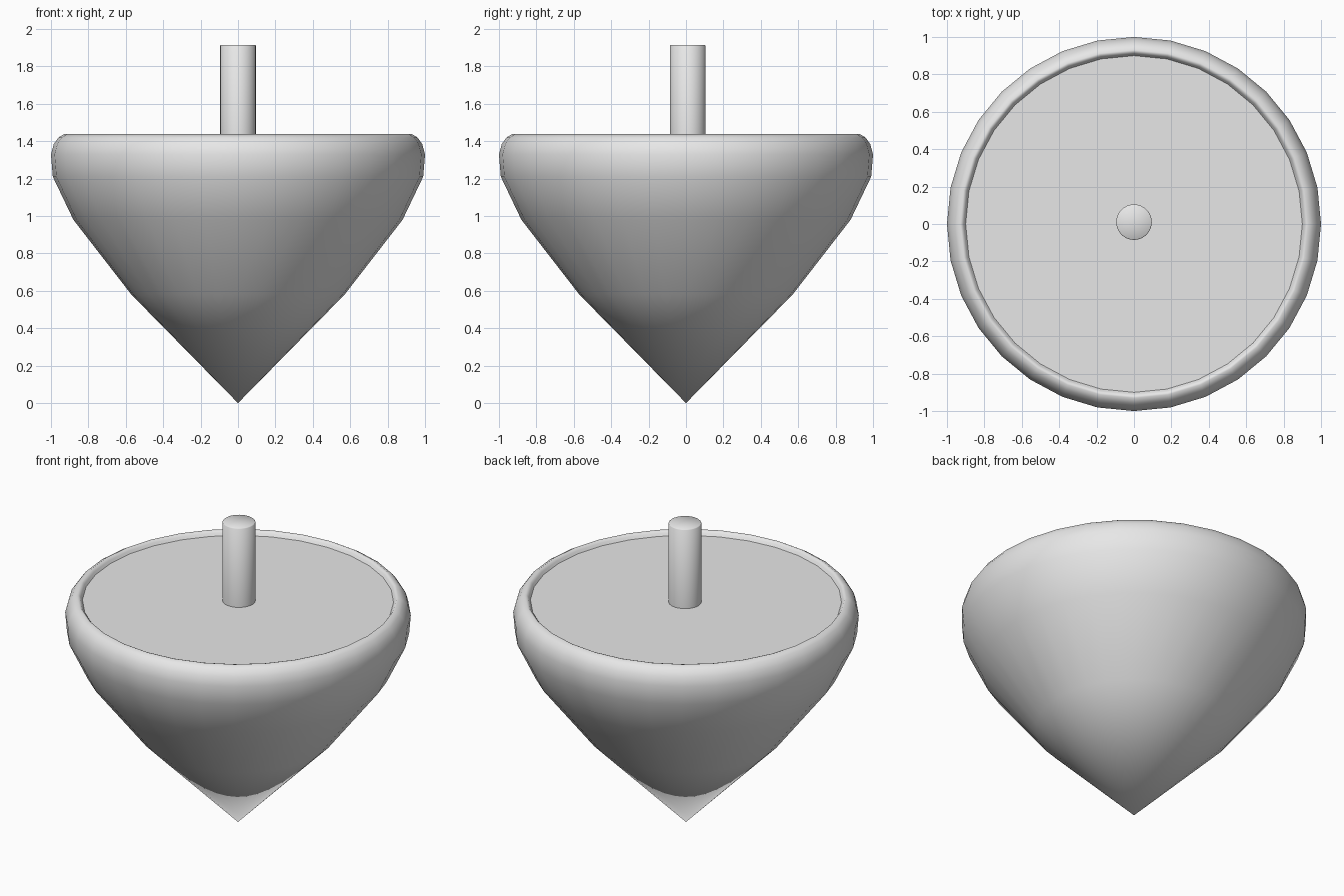
import bpy, bmesh, math

cube = bpy.data.objects.get("Cube")
if cube:
    bpy.data.objects.remove(cube, do_unlink=True)

grey = bpy.data.materials.new("plain_grey")
grey.use_nodes = True
grey.diffuse_color = (0.8, 0.8, 0.8, 1)
grey.node_tree.nodes["Principled BSDF"].inputs["Base Color"].default_value = (0.8, 0.8, 0.8, 1)


def lathe(name, profile, sides, centre_y=0.0):
    """Spin a (radius, height) profile about z into a closed, smooth-shaded solid."""
    bm = bmesh.new()
    verts = [bm.verts.new((r, 0, z)) for r, z in profile]
    edges = [bm.edges.new(pair) for pair in zip(verts, verts[1:])]
    bmesh.ops.spin(bm, geom=verts + edges, cent=(0, 0, 0), axis=(0, 0, 1),
                   angle=math.tau, steps=sides)
    bmesh.ops.remove_doubles(bm, verts=bm.verts, dist=0.0005)
    bmesh.ops.recalc_face_normals(bm, faces=bm.faces)
    mesh = bpy.data.meshes.new(name)
    bm.to_mesh(mesh)
    bm.free()
    mesh.materials.append(grey)
    obj = bpy.data.objects.new(name, mesh)
    obj.location.y = centre_y
    bpy.context.collection.objects.link(obj)
    bpy.ops.object.select_all(action='DESELECT')
    obj.select_set(True)
    bpy.context.view_layer.objects.active = obj
    bpy.ops.object.shade_smooth_by_angle(angle=math.radians(50))
    return obj


# Pointed body with a rounded rim around a shallow recessed top
lathe("top_body", [
    (0, 0), (0.57, 0.58), (0.88, 0.98), (0.99, 1.21), (1.0, 1.33),
    (0.985, 1.385), (0.96, 1.42), (0.93, 1.438), (0.918, 1.435),
    (0.91, 1.425), (0.9, 1.41), (0, 1.41),
], 32)

# Handle to twist, seated in the recess
lathe("handle_stem", [
    (0, 1.38), (0.095, 1.38), (0.095, 1.911), (0.091, 1.915), (0, 1.915),
], 32, 0.01)
